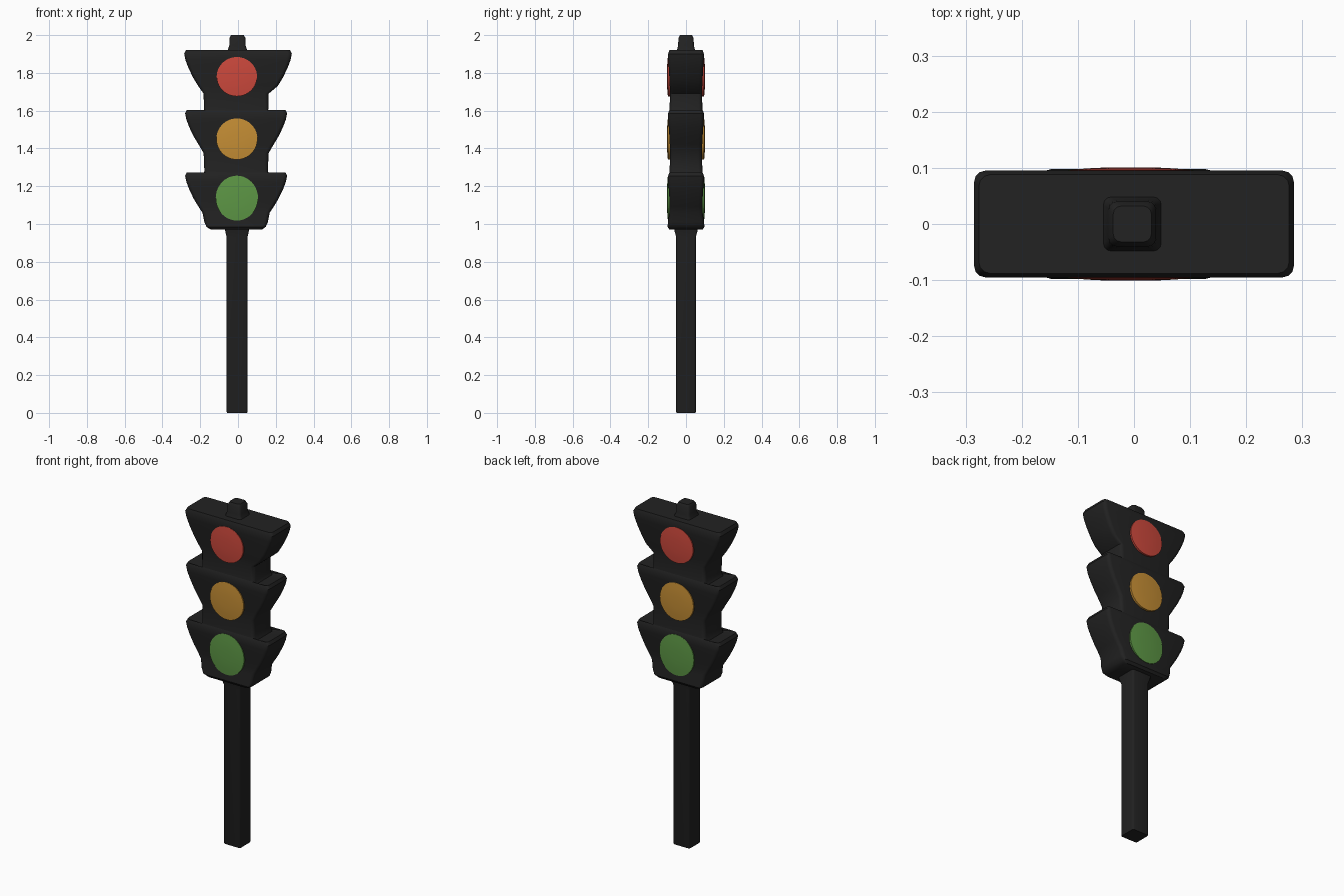
import bpy, bmesh, math

if "Cube" in bpy.data.objects:
    bpy.data.objects.remove(bpy.data.objects["Cube"])


def material(name, rgb):
    m = bpy.data.materials.new(name)
    m.diffuse_color = (*rgb, 1)
    m.use_nodes = True
    m.node_tree.nodes["Principled BSDF"].inputs["Base Color"].default_value = m.diffuse_color
    return m


BLACK = material("matte_black", (0.016, 0.016, 0.016))
RED = material("signal_red", (0.60, 0.065, 0.045))
AMBER = material("signal_amber", (0.56, 0.27, 0.035))
GREEN = material("signal_green", (0.11, 0.31, 0.06))


def rounded_rect(cx, w, d, r, steps=4):
    """Points of a rounded rectangle with half sizes w, d."""
    pts = []
    for k, (sx, sy) in enumerate([(1, 1), (-1, 1), (-1, -1), (1, -1)]):
        for i in range(steps):
            a = math.pi / 2 * (k + i / (steps - 1))
            pts.append((cx + sx * (w - r) + r * math.cos(a), sy * (d - r) + r * math.sin(a)))
    return pts


def finish(bm, name, mat, angle=35):
    bmesh.ops.recalc_face_normals(bm, faces=bm.faces[:])
    me = bpy.data.meshes.new(name)
    bm.to_mesh(me)
    bm.free()
    me.materials.append(mat)
    ob = bpy.data.objects.new(name, me)
    bpy.context.collection.objects.link(ob)
    bpy.ops.object.select_all(action='DESELECT')
    ob.select_set(True)
    bpy.context.view_layer.objects.active = ob
    bpy.ops.object.shade_smooth_by_angle(angle=math.radians(angle))
    return ob


def loft(name, rows, r, mat):
    """Skin rounded rectangles (z, centre x, half width, half depth)."""
    bm = bmesh.new()
    rings = [[bm.verts.new((x, y, z)) for x, y in rounded_rect(cx, w, d, r)]
             for z, cx, w, d in rows]
    n = len(rings[0])
    for a, b in zip(rings, rings[1:]):
        for i in range(n):
            j = (i + 1) % n
            bm.faces.new((a[i], a[j], b[j], b[i]))
    bm.faces.new(rings[0])
    bm.faces.new(rings[-1])
    return finish(bm, name, mat)


def lens(name, z, rx, rz, side, mat):
    """Shallow domed disc facing front (side -1) or back (side 1)."""
    bm = bmesh.new()
    n = 40
    rings = []
    for s, y in [(1, 0.075), (1, 0.096), (0.7, 0.099), (0.35, 0.101)]:
        rings.append([bm.verts.new((-0.006 + s * rx * math.cos(2 * math.pi * i / n), side * y,
                                    z + s * rz * math.sin(2 * math.pi * i / n))) for i in range(n)])
    for a, b in zip(rings, rings[1:]):
        for i in range(n):
            j = (i + 1) % n
            bm.faces.new((a[i], a[j], b[j], b[i]))
    bm.faces.new(rings[0])
    bm.faces.new(rings[-1])
    return finish(bm, name, mat)


# Housing: three stacked hoods, each flared at the top and tapering to a neck
def hood(top, cx, tip, drop):
    """Rows from the flared top edge downwards; drop stretches the taper."""
    shape = [(0.0, 0.97, 0.088), (0.018, 1.0, 0.095), (0.05, 0.975, 0.094),
             (0.09, 0.92, 0.091), (0.14, 0.83, 0.088), (0.18, 0.74, 0.086)]
    return [(top - f * drop, cx, tip * w, d) for f, w, d in shape]


rows = hood(1.92, 0.0, 0.285, 1.05)
rows += [(1.69, -0.01, 0.172, 0.085), (1.60, -0.01, 0.170, 0.087), (1.585, -0.01, 0.178, 0.09)]
rows += hood(1.603, -0.01, 0.270, 1.0)
rows += [(1.375, -0.01, 0.172, 0.084), (1.28, -0.01, 0.168, 0.087), (1.255, -0.01, 0.178, 0.09)]
rows += hood(1.273, -0.01, 0.270, 1.0)
rows += [(1.06, -0.01, 0.178, 0.088), (1.01, -0.01, 0.168, 0.095),
         (0.985, -0.01, 0.157, 0.098), (0.97, -0.008, 0.135, 0.088)]
loft("signal_housing", rows, 0.02, BLACK)

# Pole with a small collar under the housing
loft("pole", [(0, -0.005, 0.053, 0.050), (0.006, -0.005, 0.055, 0.052), (0.93, -0.005, 0.055, 0.052),
              (0.96, -0.005, 0.062, 0.060), (1.0, -0.005, 0.068, 0.066)], 0.010, BLACK)

# Top stub
loft("top_stub", [(1.905, -0.003, 0.056, 0.052), (1.925, -0.003, 0.050, 0.047), (1.945, -0.003, 0.043, 0.042),
                  (1.985, -0.003, 0.042, 0.040), (2.0, -0.003, 0.034, 0.032)], 0.014, BLACK)

# Lights on the front and the back
for colour, z, rx, rz, mat in [("red", 1.78, 0.107, 0.104, RED),
                               ("amber", 1.45, 0.109, 0.109, AMBER),
                               ("green", 1.137, 0.112, 0.119, GREEN)]:
    for side, label in [(-1, "front"), (1, "back")]:
        lens(f"{colour}_light_{label}", z, rx, rz, side, mat)
